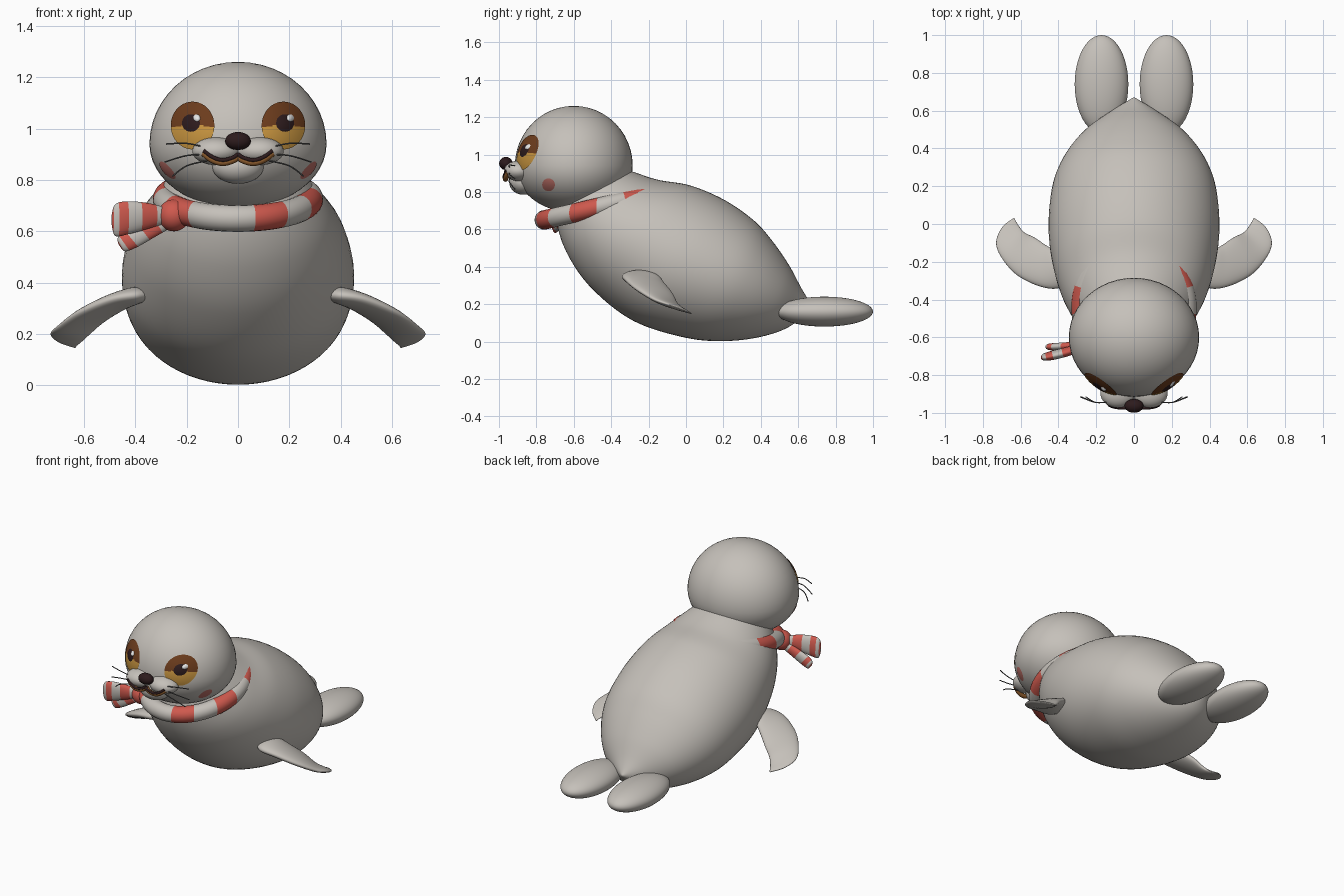
import bpy, bmesh, math
from mathutils import Vector

if "Cube" in bpy.data.objects:
    bpy.data.objects.remove(bpy.data.objects["Cube"])


def material(name, r, g, b):
    m = bpy.data.materials.new(name)
    m.use_nodes = True
    m.diffuse_color = (r, g, b, 1)
    bsdf = m.node_tree.nodes["Principled BSDF"]
    bsdf.inputs["Base Color"].default_value = (r, g, b, 1)
    bsdf.inputs["Roughness"].default_value = 0.7
    return m


GREY = material("warm grey fur", .56, .53, .49)
RED = material("scarf red", .62, .10, .075)
BROWN = material("eye brown", .15, .045, .012)
GOLD = material("eye gold", .58, .30, .05)
DARK = material("nose dark", .026, .011, .012)
WHITE = material("highlight white", .85, .85, .85)
BLUSH = material("cheek blush", .50, .16, .135)
WHISKER = material("whisker grey", .10, .10, .10)
LIP = material("lip brown", .30, .12, .03)


def finish(name, bm, mats):
    bmesh.ops.recalc_face_normals(bm, faces=bm.faces)
    for f in bm.faces:
        f.smooth = True
    mesh = bpy.data.meshes.new(name)
    bm.to_mesh(mesh)
    bm.free()
    for m in mats:
        mesh.materials.append(m)
    ob = bpy.data.objects.new(name, mesh)
    bpy.context.collection.objects.link(ob)
    return ob


def ellipsoid(name, centre, radii, mat, low=None):
    """Ellipsoid; low is an optional radius for the lower half."""
    bm = bmesh.new()
    bmesh.ops.create_uvsphere(bm, u_segments=48, v_segments=24, radius=1)
    for v in bm.verts:
        rz = low if low and v.co.z < 0 else radii[2]
        v.co = Vector((v.co.x * radii[0], v.co.y * radii[1], v.co.z * rz)) + Vector(centre)
    return finish(name, bm, [mat])


def spline(keys, steps):
    """Catmull-Rom samples through tuples of any length."""
    out = []
    for i in range(len(keys) - 1):
        p = [keys[max(0, min(len(keys) - 1, i + k))] for k in (-1, 0, 1, 2)]
        for s in range(steps):
            t = s / steps
            out.append([.5 * (2 * b + (c - a) * t + (2 * a - 5 * b + 4 * c - d) * t * t
                              + (3 * b - a - 3 * c + d) * t ** 3) for a, b, c, d in zip(*p)])
    return out + [list(keys[-1])]


def bridge(bm, r0, r1, index=0):
    for j in range(len(r0)):
        k = (j + 1) % len(r0)
        bm.faces.new((r0[j], r0[k], r1[k], r1[j])).material_index = index


def loft(name, sections, mats, steps=8, sides=32, stripe=0):
    """Oval sections, each given by two opposite edge points and a half thickness."""
    rows = spline(sections, steps)
    mids = [(Vector(r[:3]) + Vector(r[3:6])) / 2 for r in rows]
    bm, rings = bmesh.new(), []
    for i, r in enumerate(rows):
        half = (Vector(r[:3]) - Vector(r[3:6])) / 2
        along = mids[min(i + 1, len(mids) - 1)] - mids[max(i - 1, 0)]
        normal = half.cross(along).normalized() * r[6]
        ring = []
        for j in range(sides):
            a = math.tau * j / sides
            ring.append(bm.verts.new(mids[i] + half * math.cos(a) + normal * math.sin(a)))
        rings.append(ring)
    for i in range(len(rings) - 1):
        bridge(bm, rings[i], rings[i + 1], (i // stripe) % 2 if stripe else 0)
    bm.faces.new(rings[0])
    bm.faces.new(rings[-1])
    return finish(name, bm, mats)


def tube(name, points, radius, mat):
    cu = bpy.data.curves.new(name, "CURVE")
    cu.dimensions = "3D"
    cu.bevel_depth, cu.bevel_resolution, cu.use_fill_caps = radius, 3, True
    path = spline(points, 6)
    sp = cu.splines.new("POLY")
    sp.points.add(len(path) - 1)
    for p, co in zip(sp.points, path):
        p.co = (*co, 1)
    cu.materials.append(mat)
    ob = bpy.data.objects.new(name, cu)
    bpy.context.collection.objects.link(ob)


# Head
HEAD = Vector((0, -.6, .94))
RX, RY, RZ, LOW = .345, .315, .32, .25
ellipsoid("head", HEAD, (RX, RY, RZ), GREY, LOW)


def patch(name, side, h, z, rh, rz, lift, mats, split=None):
    """Thin domed disc on the head, facing the front (side 0) or a flank (side +-1)."""
    bm, rings, n = bmesh.new(), [], 48
    ra, rb = (RY, RX) if side else (RX, RY)
    mid = HEAD.y if side else 0
    for k in range(9):
        f = max(1 - k / 8, .01)
        ring = []
        for j in range(n):
            a = math.tau * (j + .5) / n
            hh, zz = h + rh * f * math.cos(a), z + rz * f * math.sin(a)
            dz = (zz - HEAD.z) / (RZ if zz > HEAD.z else LOW)
            d = rb * math.sqrt(max(0, 1 - ((hh - mid) / ra) ** 2 - dz * dz))
            d += lift * (1 - .6 * f * f)
            ring.append(bm.verts.new((side * d, hh, zz) if side else (hh, HEAD.y - d, zz)))
        rings.append(ring)
    for r0, r1 in zip(rings, rings[1:]):
        bridge(bm, r0, r1)
    bm.faces.new(rings[-1])
    if split:
        for f in bm.faces:
            f.material_index = int(f.calc_center_median().z < split)
    finish(name, bm, mats)


# Body, from the neck to the tail point: upper edge, lower edge, half width
profile = [
    (-.42, .95, -.68, .74, .20), (-.29, .91, -.69, .63, .275),
    (-.15, .865, -.63, .46, .36), (.02, .835, -.50, .28, .42),
    (.20, .76, -.28, .11, .452), (.36, .65, 0, .02, .435),
    (.46, .54, .22, .003, .375), (.55, .41, .42, .03, .265),
    (.62, .28, .57, .09, .12), (.67, .20, .667, .19, .005)]
loft("body", [(0, a, b, 0, c, d, w) for a, b, c, d, w in profile], [GREY], 8, 64)

# Front flipper: leading edge, trailing edge, half thickness
flipper = [
    (.34, -.29, .35, .36, -.22, .35, .02), (.40, -.34, .35, .41, -.15, .345, .035),
    (.50, -.33, .335, .47, -.11, .30, .035), (.62, -.27, .285, .53, -.07, .25, .03),
    (.70, -.18, .23, .58, -.045, .20, .022), (.73, -.10, .20, .61, -.01, .17, .014),
    (.70, -.02, .17, .628, .02, .155, .007), (.64, .03, .148, .632, .03, .147, .002)]

for label, s in (("left", 1), ("right", -1)):
    loft(label + "_front_flipper",
         [(s * a, b, c, s * d, e, f, t) for a, b, c, d, e, f, t in flipper], [GREY])
    ellipsoid(label + "_rear_flipper", (s * .172, .74, .16), (.142, .26, .08), GREY)

    # Eyes and blush
    patch(label + "_eye", 0, s * .177, 1.012, .085, .093, .014, [BROWN, GOLD], 1.012)
    patch(label + "_pupil", 0, s * .182, 1.02, .046, .046, .019, [DARK])
    patch(label + "_highlight", 0, s * .182 + .02, 1.04, .017, .017, .023, [WHITE])
    patch(label + "_blush", s, -.735, .838, .034, .034, .004, [BLUSH])

    # Muzzle, mouth and whiskers
    ellipsoid(label + "_muzzle", (s * .085, -.895, .912), (.093, .078, .054), GREY)
    mouth = [(.133, -.95, .905), (.10, -.962, .88), (.06, -.965, .868),
             (.02, -.963, .878), (0, -.957, .892)]
    tube(label + "_lip", [(s * x, y, z) for x, y, z in mouth], .014, LIP)
    tube(label + "_mouth_line", [(s * x, y - .009, z + .009) for x, y, z in mouth], .008, DARK)
    for i, (z0, z1, x1) in enumerate([(.925, .94, .28), (.90, .87, .285), (.875, .815, .255)]):
        tube(f"{label}_whisker_{i + 1}",
             [(s * .12, -.94, z0), (s * .20, -.945, (z0 + z1) / 2 + .01), (s * x1, -.915, z1)],
             .003, WHISKER)

ellipsoid("chin", (0, -.87, .852), (.10, .075, .067), GREY)
ellipsoid("nose", (0, -.963, .952), (.05, .036, .035), DARK)

# Striped scarf ring around the neck
bm, rings = bmesh.new(), []
for i in range(60):
    a = math.radians(6 * i - 12)
    out = Vector((math.sin(a), -math.cos(a), 0))
    centre = Vector((out.x * .28, -.44 + out.y * .318, .725 - .075 * math.cos(a)))
    rings.append([bm.verts.new(centre + out * .052 * math.cos(t) + Vector((0, 0, .052 * math.sin(t))))
                  for t in (math.tau * j / 20 for j in range(20))])
for i in range(60):
    bridge(bm, rings[i], rings[(i + 1) % 60], (i // 4) % 2)
finish("scarf_ring", bm, [GREY, RED])

# Scarf knot and striped tails
ellipsoid("scarf_knot", (-.25, -.645, .662), (.062, .062, .062), RED)
loft("scarf_upper_tail", [
    (-.27, -.65, .69, -.27, -.65, .635, .02), (-.35, -.68, .71, -.35, -.67, .61, .024),
    (-.43, -.70, .717, -.43, -.69, .588, .024), (-.478, -.71, .705, -.478, -.70, .582, .018),
    (-.492, -.71, .665, -.492, -.705, .625, .006)], [GREY, RED], 6, 24, 4)
loft("scarf_lower_tail", [
    (-.27, -.64, .665, -.25, -.64, .62, .018), (-.36, -.645, .635, -.32, -.645, .58, .02),
    (-.44, -.65, .60, -.39, -.65, .54, .02), (-.468, -.65, .575, -.435, -.65, .522, .016),
    (-.466, -.65, .55, -.452, -.65, .53, .005)], [GREY, RED], 6, 24, 4)
